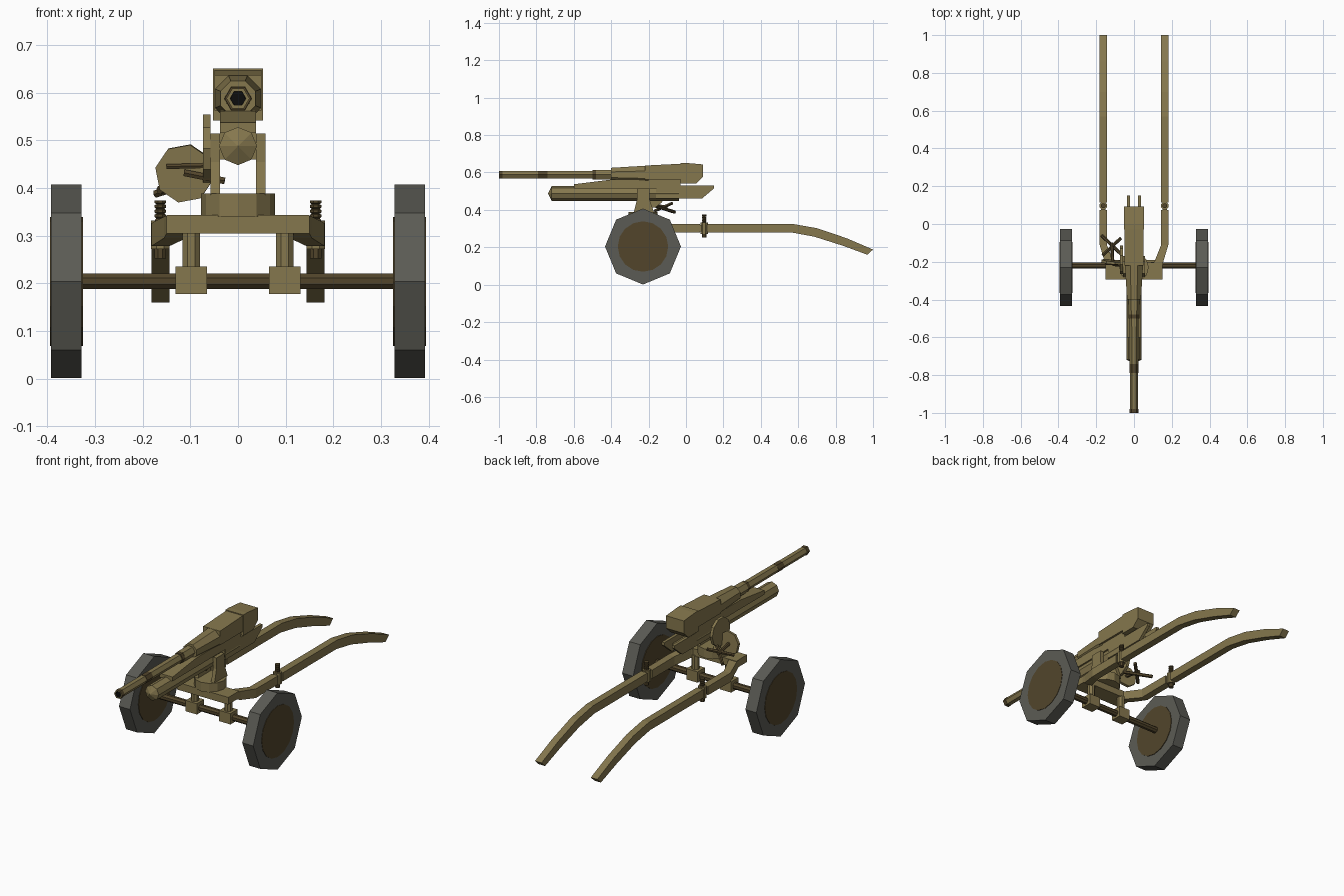
import bpy, bmesh, math
from mathutils import Vector

if "Cube" in bpy.data.objects:
    bpy.data.objects.remove(bpy.data.objects["Cube"])


def material(name, rgb):
    m = bpy.data.materials.new(name)
    m.diffuse_color = (*rgb, 1)
    m.use_nodes = True
    m.node_tree.nodes["Principled BSDF"].inputs["Base Color"].default_value = m.diffuse_color
    return m


OLIVE = material("olive_paint", (0.235, 0.185, 0.075))
BROWN = material("dark_brown", (0.085, 0.06, 0.024))
RUBBER = material("grey_rubber", (0.105, 0.105, 0.09))
BLACK = material("bore_black", (0.004, 0.004, 0.004))


def finish(name, bm, mats):
    bmesh.ops.remove_doubles(bm, verts=bm.verts, dist=1e-5)
    bmesh.ops.recalc_face_normals(bm, faces=bm.faces)
    me = bpy.data.meshes.new(name)
    bm.to_mesh(me)
    bm.free()
    for m in mats:
        me.materials.append(m)
    ob = bpy.data.objects.new(name, me)
    bpy.context.collection.objects.link(ob)
    return ob


def skin(name, rings, mats, segmat=None):
    """Join rings of points, cap the ends; segmat gives a material per segment."""
    bm = bmesh.new()
    vs = [[bm.verts.new(p) for p in r] for r in rings]
    n = len(rings[0])
    for k in range(len(vs) - 1):
        for i in range(n):
            j = (i + 1) % n
            f = bm.faces.new((vs[k][i], vs[k][j], vs[k + 1][j], vs[k + 1][i]))
            f.material_index = segmat[k] if segmat else 0
    for r, k in ((vs[0], 0), (vs[-1], -1)):
        f = bm.faces.new(r)
        f.material_index = segmat[k] if segmat else 0
    return finish(name, bm, mats)


def lathe(name, origin, axis, prof, n, mats, rot=0.0, segmat=None):
    """prof: (distance along axis, radius)."""
    a = Vector(axis).normalized()
    u = Vector((1, 0, 0)) if abs(a.x) < 0.7 else Vector((0, 1, 0))
    v = a.cross(u).normalized()
    u = v.cross(a)
    o = Vector(origin)
    rings = []
    for d, r in prof:
        r = max(r, 0.0001)
        rings.append([o + a * d + r * (u * math.cos(rot + math.tau * i / n) +
                      v * math.sin(rot + math.tau * i / n)) for i in range(n)])
    return skin(name, rings, mats, segmat)


def rod(name, p, q, r, n, mat, rot=0.0):
    d = Vector(q) - Vector(p)
    return lathe(name, p, d, [(0, r), (d.length, r)], n, [mat], rot)


def loft(name, secs, mat):
    """Rectangular sections: (y_top, y_bottom, x0, x1, z0, z1)."""
    return skin(name, [[(a, yb, c), (b, yb, c), (b, yt, d), (a, yt, d)]
                       for yt, yb, a, b, c, d in secs], [mat])


def box(name, x0, x1, y0, y1, z0, z1, mat=OLIVE):
    return loft(name, [(y0, y0, x0, x1, z0, z1), (y1, y1, x0, x1, z0, z1)], mat)


def plate(name, x0, x1, prof, mat=OLIVE):
    """Side profile of (y, z) points given thickness along x."""
    return skin(name, [[(x, y, z) for y, z in prof] for x in (x0, x1)], [mat])


E8 = math.pi / 8
WY, WZ = -0.23, 0.204

# axle
rod("axle", (-0.335, -0.22, WZ), (0.335, -0.22, WZ), 0.0175, 8, BROWN, E8)

for s, side in ((-1, "left"), (1, "right")):
    # wheels with brown discs on both faces
    lathe(side + "_tyre", (s * 0.328, WY, WZ), (s, 0, 0), [(0, 0.203), (0.064, 0.203)], 8, [RUBBER])
    lathe(side + "_wheel_disc", (s * 0.325, WY, WZ), (s, 0, 0), [(0, 0.135), (0.069, 0.135)], 16, [BROWN])
    # axle clamps and posts
    a, b = sorted((s * 0.065, s * 0.131))
    box(side + "_axle_clamp", a, b, -0.25, -0.19, 0.178, 0.235)
    rod(side + "_axle_post", (s * 0.098, -0.22, 0.23), (s * 0.098, -0.22, 0.31), 0.02, 8, OLIVE, E8)
    # trail arm leaving the base plate, then the long curved trail

    def sec(yt, yb, x0, x1, z0, z1):
        a, b = sorted((s * x0, s * x1))
        return (yt, yb, a, b, z0, z1)
    loft(side + "_trail_arm", [sec(-0.225, -0.225, 0.085, 0.15, 0.305, 0.342),
                               sec(-0.2, -0.2, 0.108, 0.155, 0.295, 0.34),
                               sec(-0.11, -0.11, 0.144, 0.182, 0.278, 0.326),
                               sec(0.075, 0.075, 0.144, 0.182, 0.28, 0.325)], OLIVE)
    loft(side + "_trail", [sec(0.115, 0.115, 0.144, 0.182, 0.28, 0.325),
                           sec(0.57, 0.56, 0.144, 0.182, 0.28, 0.325),
                           sec(0.70, 0.685, 0.144, 0.182, 0.257, 0.302),
                           sec(0.86, 0.84, 0.144, 0.182, 0.208, 0.248),
                           sec(1.0, 0.97, 0.144, 0.182, 0.16, 0.188)], OLIVE)
    # hinge between arm and trail, with ribbed locking pin
    box(side + "_trail_hinge", s * 0.163 - 0.012, s * 0.163 + 0.012, 0.07, 0.12, 0.285, 0.32)
    rod(side + "_hinge_barrel", (s * 0.163, 0.097, 0.272), (s * 0.163, 0.097, 0.332), 0.021, 8, OLIVE, E8)
    ribs = [(0, 0.013), (0.08, 0.013)]
    for k in range(4):
        z = 0.084 + k * 0.01
        ribs += [(z, 0.009), (z + 0.003, 0.013), (z + 0.008, 0.013)]
    lathe(side + "_hinge_pin", (s * 0.163, 0.097, 0.252), (0, 0, 1), ribs, 8, [BROWN], E8)
    # yoke cheeks
    a, b = sorted((s * 0.038, s * 0.058))
    plate(side + "_yoke_cheek", a, b, [(-0.28, 0.385), (-0.17, 0.385), (-0.195, 0.455),
                                       (-0.195, 0.514), (-0.262, 0.514), (-0.262, 0.455)])
    # rear cradle side plates
    a, b = sorted((s * 0.022, s * 0.038))
    plate(side + "_cradle_rail", a, b, [(-0.16, 0.46), (0.085, 0.46), (0.15, 0.515),
                                        (0.15, 0.53), (-0.16, 0.53)])

# base plate and traversing ring
box("base_plate", -0.15, 0.15, -0.295, -0.205, 0.305, 0.343)
lathe("traverse_ring", (0, -0.23, 0.34), (0, 0, 1), [(0, 0.078), (0.048, 0.078)], 12, [OLIVE])

# recoil cylinder with conical nose
lathe("recoil_cylinder", (0, -0.738, 0.488), (0, 1, 0),
      [(0, 0), (0.02, 0.04), (0.70, 0.04)], 8, [OLIVE])
box("cradle_bed", -0.03, 0.03, -0.16, 0.08, 0.475, 0.5)

# sliding cradle under the barrel
plate("upper_cradle", -0.038, 0.038, [(-0.6, 0.515), (-0.03, 0.515), (-0.03, 0.565),
                                      (-0.4, 0.562), (-0.6, 0.537)])

# barrel with dark bands and hollow muzzle
BZ = 0.588
lathe("barrel", (0, 0, BZ), (0, 1, 0),
      [(-0.9, 0.0155), (-1.0, 0.0165), (-1.0, 0.024), (-0.98, 0.024), (-0.98, 0.022),
       (-0.79, 0.022), (-0.79, 0.0235), (-0.74, 0.0235), (-0.74, 0.023),
       (-0.5, 0.024), (-0.5, 0.028), (-0.48, 0.028), (-0.48, 0.029), (-0.3, 0.03)],
      6, [OLIVE, BROWN, BLACK], 0, [2, 0, 1, 0, 0, 1, 1, 1, 0, 1, 1, 0, 0])
lathe("barrel_jacket", (0, -0.4, BZ), (0, 1, 0), [(0, 0.04), (0.2, 0.053)], 8, [OLIVE], E8)

# receiver and breech block
plate("receiver", -0.049, 0.049, [(-0.22, 0.563), (-0.02, 0.563), (-0.02, 0.647), (-0.22, 0.637)])
plate("breech_block", -0.052, 0.052, [(-0.03, 0.542), (0.055, 0.542), (0.092, 0.577),
                                      (0.092, 0.643), (0.0, 0.651), (-0.03, 0.651)])

# elevating sector, handwheel and cranks on the left
rod("elevation_sector", (-0.073, -0.19, 0.483), (-0.058, -0.19, 0.483), 0.075, 10, OLIVE)
lathe("handwheel", (-0.113, -0.208, 0.43), (0.1, 1, 0.1), [(0, 0.062), (0.014, 0.062)], 8, [OLIVE], 0.2)
rod("handwheel_bracket", (-0.113, -0.215, 0.432), (-0.028, -0.22, 0.415), 0.008, 6, BROWN)
rod("handwheel_bar", (-0.15, -0.212, 0.445), (-0.065, -0.212, 0.447), 0.006, 6, BROWN)
rod("crank_shaft", (-0.113, -0.2, 0.43), (-0.118, -0.1, 0.415), 0.009, 6, BROWN)
rod("crank_bar_a", (-0.172, -0.06, 0.388), (-0.068, -0.16, 0.42), 0.009, 6, BROWN)
rod("crank_bar_b", (-0.165, -0.165, 0.395), (-0.07, -0.075, 0.435), 0.009, 6, BROWN)
